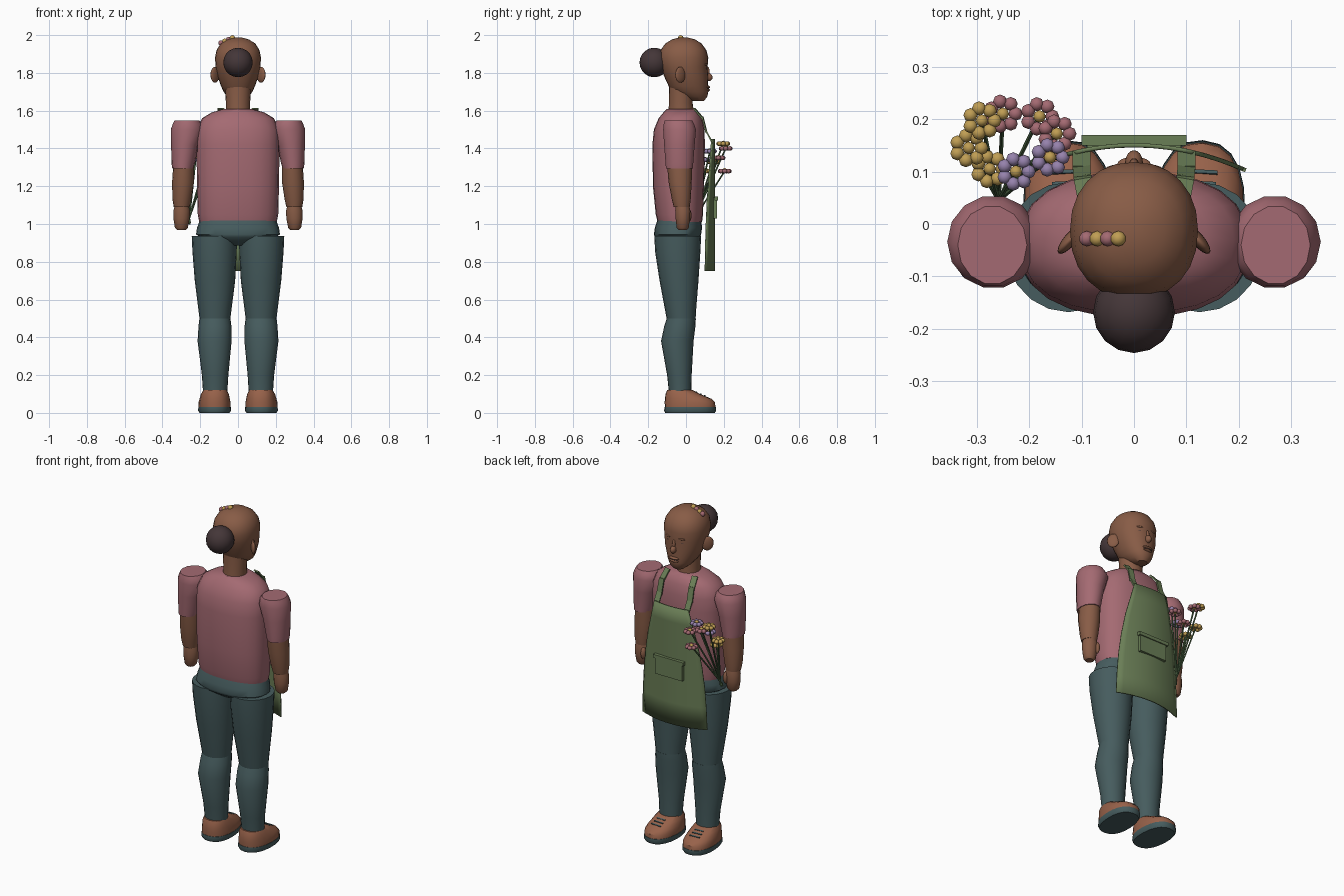
import bpy, bmesh, math
from mathutils import Vector, Matrix

cube = bpy.data.objects.get("Cube")
if cube:
    bpy.data.objects.remove(cube, do_unlink=True)


def material(name, r, g, b):
    lin = [((c / 255 + 0.055) / 1.055) ** 2.4 for c in (r, g, b)] + [1]
    m = bpy.data.materials.new(name)
    m.use_nodes = True
    m.diffuse_color = lin
    m.node_tree.nodes["Principled BSDF"].inputs["Base Color"].default_value = lin
    return m


SKIN = material("brown skin", 136, 92, 70)
PINK = material("dusty pink", 164, 106, 114)
TEAL = material("dark teal", 70, 92, 94)
GREEN = material("apron green", 106, 126, 86)
HAIR = material("dark hair", 68, 54, 56)
SHOE = material("shoe leather", 152, 98, 74)
YELLOW = material("petal yellow", 192, 158, 84)
LILAC = material("petal lilac", 150, 130, 172)
STEM = material("stem green", 84, 112, 76)


def finish(bm, name, mat, angle=40):
    bmesh.ops.recalc_face_normals(bm, faces=bm.faces)
    me = bpy.data.meshes.new(name)
    bm.to_mesh(me)
    bm.free()
    me.materials.append(mat)
    for p in me.polygons:
        p.use_smooth = True
    me.set_sharp_from_angle(angle=math.radians(angle))
    ob = bpy.data.objects.new(name, me)
    bpy.context.collection.objects.link(ob)
    return ob


def loft(name, mat, rings, n=20, power=1.0):
    """Stack of rings: z, centre x, half width, back y, front y."""
    bm = bmesh.new()
    loops = []
    for z, cx, hw, yb, yf in rings:
        loop = []
        for i in range(n):
            a = math.tau * i / n
            c, s = math.cos(a), math.sin(a)
            x = cx + hw * math.copysign(abs(c) ** power, c)
            y = (yb + yf) / 2 + (yf - yb) / 2 * math.copysign(abs(s) ** power, s)
            loop.append(bm.verts.new((x, y, z)))
        loops.append(loop)
    for a, b in zip(loops, loops[1:]):
        for i in range(n):
            bm.faces.new((a[i], a[(i + 1) % n], b[(i + 1) % n], b[i]))
    bm.faces.new(loops[0])
    bm.faces.new(loops[-1])
    return finish(bm, name, mat)


def add_ball(bm, loc, size, u=10, v=7, rot=None):
    m = Matrix.Translation(loc) @ (rot or Matrix()) @ Matrix.Diagonal((*size, 1))
    bmesh.ops.create_uvsphere(bm, u_segments=u, v_segments=v, radius=1, matrix=m)


def ball(name, mat, loc, size, u=16, v=10, rot=None):
    bm = bmesh.new()
    add_ball(bm, loc, size, u, v, rot)
    return finish(bm, name, mat, 60)


def box(name, mat, loc, size, rot=None):
    bm = bmesh.new()
    m = Matrix.Translation(loc) @ (rot or Matrix()) @ Matrix.Diagonal((*size, 1))
    bmesh.ops.create_cube(bm, size=1, matrix=m)
    return finish(bm, name, mat)


def rod(name, mat, a, b, r):
    a, b = Vector(a), Vector(b)
    rot = (b - a).to_track_quat("Z", "Y").to_matrix().to_4x4()
    bm = bmesh.new()
    bmesh.ops.create_cone(bm, cap_ends=True, segments=6, radius1=r, radius2=r,
                          depth=(b - a).length, matrix=Matrix.Translation((a + b) / 2) @ rot)
    return finish(bm, name, mat)


# Torso, hips and neck
loft("shirt", PINK, [
    (1.01, 0, .205, -.15, .085), (1.05, 0, .213, -.16, .09), (1.2, 0, .217, -.175, .095),
    (1.42, 0, .22, -.178, .1), (1.5, 0, .217, -.17, .098), (1.56, 0, .19, -.145, .085),
    (1.59, 0, .14, -.12, .07), (1.61, 0, .075, -.1, .05)], 24, .85)
loft("hips", TEAL, [
    (.885, 0, .08, -.1, .03), (.93, 0, .2, -.165, .075), (.945, 0, .222, -.17, .08),
    (.98, 0, .217, -.165, .085), (1.025, 0, .2, -.15, .08)], 24, .85)
loft("neck", SKIN, [
    (1.57, 0, .066, -.095, .045), (1.64, 0, .064, -.09, .035), (1.74, 0, .07, -.09, .04)])

# Head and face
loft("head", SKIN, [
    (1.652, 0, .03, .03, .095), (1.672, 0, .055, -.02, .112), (1.70, 0, .076, -.075, .118),
    (1.73, 0, .09, -.092, .116), (1.78, 0, .108, -.115, .118), (1.83, 0, .118, -.135, .114),
    (1.88, 0, .122, -.143, .118), (1.92, 0, .114, -.135, .108), (1.955, 0, .092, -.11, .083),
    (1.977, 0, .058, -.075, .048), (1.987, 0, .02, -.035, .01)], 24, .92)
ball("hair_bun", HAIR, (0, -.168, 1.855), (.078, .078, .078))
ball("nose", SKIN, (0, .117, 1.778), (.017, .024, .022), rot=Matrix.Rotation(-.4, 4, "X"))
ball("nose_bridge", SKIN, (0, .112, 1.805), (.01, .013, .03))
ball("upper_lip", SKIN, (0, .114, 1.725), (.032, .014, .008))
ball("lower_lip", SKIN, (0, .113, 1.709), (.028, .014, .008))
ball("mouth_line", HAIR, (0, .1165, 1.717), (.028, .006, .002))
for s, side in ((1, "left"), (-1, "right")):
    tilt = Matrix.Rotation(-s * .4, 4, "Z")
    ball(side + "_eye", HAIR, (s * .046, .1, 1.822), (.018, .006, .004), rot=tilt)
    ball(side + "_brow", SKIN, (s * .046, .1, 1.845), (.024, .01, .007), rot=tilt)
    ball(side + "_ear", SKIN, (s * .122, -.03, 1.79), (.012, .034, .042),
         rot=Matrix.Rotation(s * .7, 4, "Z"))

# Row of beads on top of the head
for i in range(4):
    ball("hair_bead", (PINK, YELLOW)[i % 2], (-.09 + i * .02, -.028, 1.958 + .0088 * i),
         (.015, .015, .015), 10, 7)

for s, side in ((1, "left"), (-1, "right")):
    # Arms
    loft(side + "_sleeve", PINK, [
        (1.295, s * .292, .056, -.108, .038), (1.32, s * .29, .062, -.11, .04),
        (1.42, s * .281, .073, -.118, .048), (1.5, s * .268, .088, -.123, .055),
        (1.53, s * .268, .077, -.12, .045), (1.547, s * .27, .066, -.115, .035)], 14)
    loft(side + "_forearm", SKIN, [
        (1.09, s * .298, .042, -.065, .02), (1.13, s * .297, .05, -.075, .025),
        (1.22, s * .291, .058, -.092, .03), (1.31, s * .288, .055, -.1, .033)], 16)
    loft(side + "_hand", SKIN, [
        (.968, s * .3, .022, -.04, .005), (.98, s * .3, .034, -.05, .015),
        (1.03, s * .299, .043, -.056, .022), (1.07, s * .298, .044, -.058, .024),
        (1.1, s * .298, .036, -.055, .018)], 14)
    ball(side + "_thumb", SKIN, (s * .272, .012, 1.045), (.015, .018, .035))

    # Legs
    loft(side + "_thigh", TEAL, [
        (.485, s * .122, .08, -.1, .05), (.55, s * .122, .088, -.112, .054),
        (.7, s * .122, .107, -.14, .066), (.85, s * .124, .117, -.163, .076),
        (.937, s * .125, .12, -.168, .08)], 20)
    loft(side + "_shin", TEAL, [
        (.105, s * .121, .064, -.09, .028), (.2, s * .121, .07, -.1, .03),
        (.38, s * .124, .09, -.132, .04), (.46, s * .122, .087, -.115, .05),
        (.5, s * .122, .082, -.102, .052)], 20)

    # Shoes
    shoe = [loft(side + "_sole", TEAL, [
        (0, s * .123, .08, -.11, .152), (.012, s * .123, .087, -.116, .16),
        (.032, s * .123, .086, -.114, .158)], 20, .85)]
    shoe.append(loft(side + "_shoe", SHOE, [
        (.03, s * .123, .084, -.112, .156), (.055, s * .123, .085, -.113, .154),
        (.075, s * .123, .08, -.112, .134), (.1, s * .123, .074, -.108, .075),
        (.12, s * .123, .062, -.1, .036)], 20, .85))
    for i in range(3):
        shoe.append(box(side + "_lace", TEAL, (s * .123, .055 + .022 * i, .108 - .0095 * i),
                        (.055 + .004 * i, .007, .008), Matrix.Rotation(-.42, 4, "X")))
    turn = Matrix.Translation((s * .123, 0, 0)) @ Matrix.Rotation(-s * .05, 4, "Z")
    for ob in shoe:
        ob.data.transform(turn @ Matrix.Translation((-s * .123, 0, 0)))

    # Apron strap from bib to shoulder
    for a, b in (((.1, .134, 1.44), (.1, .108, 1.49)), ((.1, .108, 1.485), (.098, .088, 1.565)),
                 ((.098, .088, 1.56), (.09, .045, 1.61))):
        a, b = Vector(a), Vector(b)
        a.x *= s
        b.x *= s
        box(side + "_apron_strap", GREEN, (a + b) / 2, (.034, .008, (b - a).length + .006),
            (b - a).to_track_quat("Z", "Y").to_matrix().to_4x4())

# Apron panel: curved sheet widening from bib to hem
bm = bmesh.new()
rows = []
for z, hw in ((.75, .213), (.88, .208), (1.0, .2), (1.12, .186), (1.25, .163), (1.36, .135), (1.45, .112)):
    row = []
    for i in range(13):
        x = hw * (i / 6 - 1)
        row.append(bm.verts.new((x, .15 - 1.05 * x * x, z)))
    rows.append(row)
for a, b in zip(rows, rows[1:]):
    for i in range(12):
        bm.faces.new((a[i], a[i + 1], b[i + 1], b[i]))
apron = finish(bm, "apron", GREEN)
thick = apron.modifiers.new("thickness", "SOLIDIFY")
thick.thickness = .008
thick.offset = 0
box("apron_pocket", GREEN, (0, .155, 1.085), (.18, .018, .11))
box("pocket_trim", GREEN, (0, .16, 1.135), (.2, .02, .02))

# Bouquet: x, y, z and petal colour of each bloom
base = Vector((-.258, .045, 1.03))
blooms = [(-.25, .21, 1.40, PINK), (-.29, .197, 1.425, YELLOW), (-.315, .145, 1.33, YELLOW),
          (-.275, .105, 1.28, YELLOW), (-.225, .1, 1.34, LILAC), (-.16, .127, 1.385, LILAC),
          (-.147, .172, 1.35, PINK), (-.18, .205, 1.28, PINK)]
for x, y, z, colour in blooms:
    top = Vector((x, y, z))
    rod("flower_stem", STEM, base + (top - base) * -.08, top, .0045)
    bm = bmesh.new()
    for i in range(7):
        a = math.tau * i / 7
        add_ball(bm, top + Vector((.024 * math.cos(a), .024 * math.sin(a), 0)), (.0135, .0135, .012), 8, 6)
    finish(bm, "flower_petals", colour, 60)
    ball("flower_centre", YELLOW, top + Vector((0, 0, .004)), (.012, .012, .012), 8, 6)
